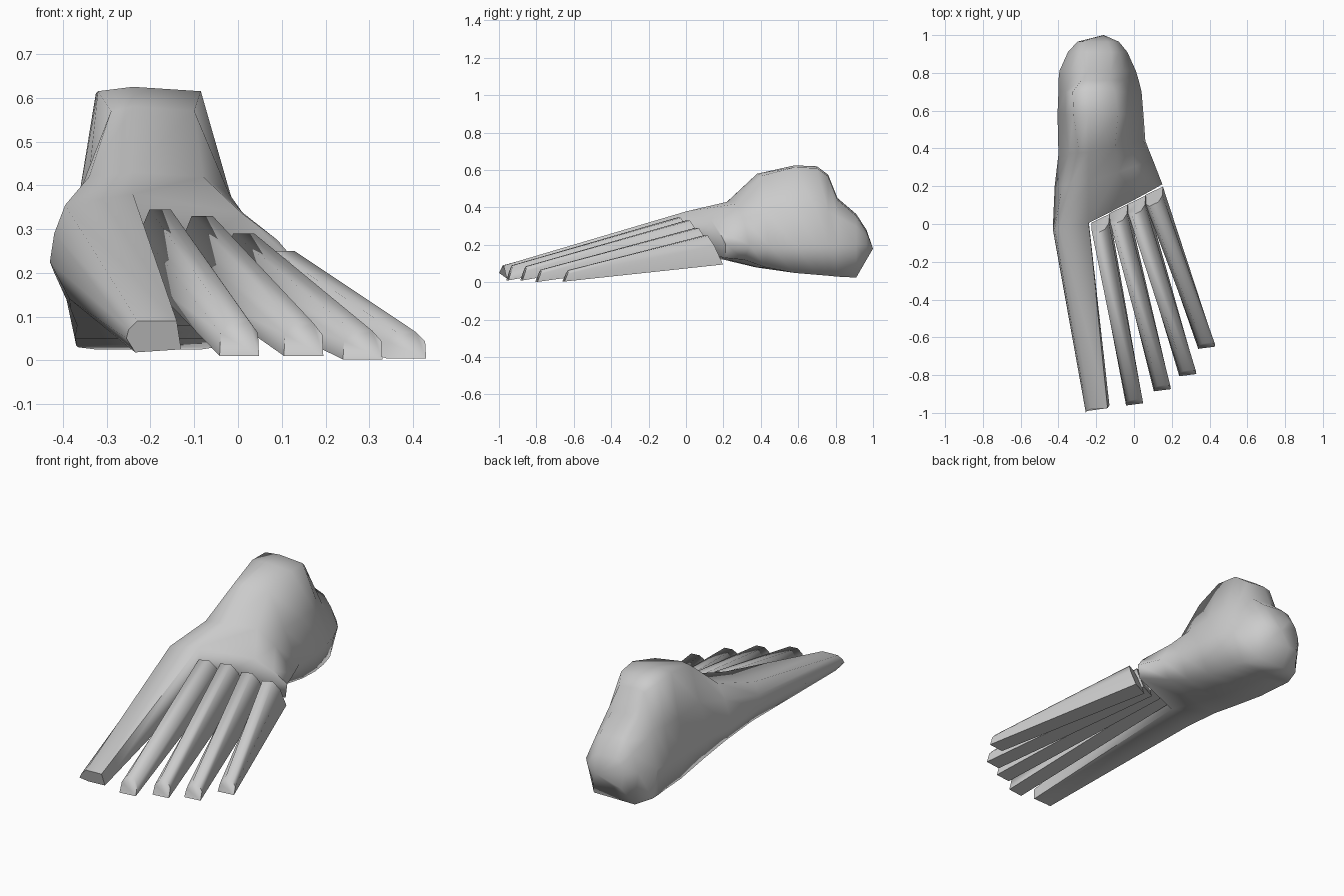
import bpy
import bmesh
from math import radians
from mathutils import Vector

default = bpy.data.objects.get("Cube")
if default:
    bpy.data.objects.remove(default, do_unlink=True)

bone = bpy.data.materials.new("bone grey")
bone.use_nodes = True
grey = (0.6, 0.6, 0.6, 1)
bone.diffuse_color = grey
bone.node_tree.nodes["Principled BSDF"].inputs["Base Color"].default_value = grey

MIDDLE = -0.24  # line between the big toe and the rest of the forefoot
WAIST = 0.2     # height of the widest line of the foot


def finish(bm, name):
    """Turn a bmesh into a smooth shaded object."""
    bmesh.ops.recalc_face_normals(bm, faces=bm.faces[:])
    mesh = bpy.data.meshes.new(name)
    bm.to_mesh(mesh)
    bm.free()
    mesh.materials.append(bone)
    obj = bpy.data.objects.new(name, mesh)
    bpy.context.collection.objects.link(obj)
    bpy.ops.object.select_all(action="DESELECT")
    obj.select_set(True)
    bpy.context.view_layer.objects.active = obj
    bpy.ops.object.shade_smooth_by_angle(angle=radians(80))


def bridge(bm, first, second):
    """Join two closed rings with quads."""
    count = len(first)
    for i in range(count):
        j = (i + 1) % count
        bm.faces.new((first[i], first[j], second[j], second[i]))


def ring(bm, y, left, right, top, bottom, slant, lean=0):
    """Closed outline: each side runs from top to bottom, the outer side slants back."""
    outline = [(MIDDLE, top)] + right + [(MIDDLE, bottom)] + left[::-1]
    verts = []
    for x, z in outline:
        across = x - MIDDLE
        shift = across * slant + lean * (top - z) if across >= 0 else across * slant / 3
        verts.append(bm.verts.new((x, y + shift, z)))
    return verts


def side(top_x, wide_x, inset, top, bottom):
    """One side of a section: top corner, shoulder, widest point and sole corner."""
    shoulder = min(0.38, WAIST + 0.6 * (top - WAIST))
    return [(top_x, top - 0.01), (top_x + 0.5 * (wide_x - top_x), shoulder),
            (wide_x, WAIST), (wide_x + inset, bottom)]


def section(bm, y, slant, top, bottom, top_x, wide_x):
    """Section through the foot from its top and widest extents."""
    width = wide_x[1] - wide_x[0]
    left = side(top_x[0], wide_x[0], 0.07 * width, top, bottom)
    right = side(top_x[1], wide_x[1], -0.15 * width, top, bottom)
    return ring(bm, y, left, right, top, bottom, slant)


# Forefoot edge, where the toes begin
bm = bmesh.new()
inner_edge = [(-.395, .355), (-.42, .29), (-.43, .225), (-.385, .14)]
outer_edge = [(.01, .335), (.09, .275), (.15, .205), (.14, .13)]
rings = [ring(bm, .005, inner_edge, outer_edge, top=.38, bottom=.17, slant=.5, lean=.06)]

# Instep, ankle and heel
instep = section(bm, .22, .35, top=.43, bottom=.12, top_x=(-.34, -.08), wide_x=(-.42, .1))
shin = section(bm, .38, .2, top=.58, bottom=.08, top_x=(-.29, -.1), wide_x=(-.4, .06))
ankle = section(bm, .58, 0, top=.625, bottom=.05, top_x=(-.32, -.085), wide_x=(-.405, .05))
ankle_back = section(bm, .7, 0, top=.62, bottom=.04, top_x=(-.325, -.1), wide_x=(-.4, .04))
ankle_drop = section(bm, .76, 0, top=.575, bottom=.035, top_x=(-.28, -.13), wide_x=(-.4, .025))
heel_notch = section(bm, .81, 0, top=.45, bottom=.03, top_x=(-.28, -.12), wide_x=(-.395, .01))
heel_top = section(bm, .91, 0, top=.365, bottom=.025, top_x=(-.28, -.12), wide_x=(-.35, -.035))
heel_end = section(bm, .965, 0, top=.28, bottom=.12, top_x=(-.27, -.14), wide_x=(-.3, -.08))
rings += [instep, shin, ankle, ankle_back, ankle_drop, heel_notch, heel_top, heel_end]
for front, back in zip(rings, rings[1:]):
    bridge(bm, front, back)

# Rounded heel cap
heel = bm.verts.new((-.16, 1, .18))
for a, b in zip(heel_end, heel_end[1:] + heel_end[:1]):
    bm.faces.new((a, b, heel))

# Forefoot front face, then the big toe drawn out of the inner part
bm.faces.new(rings[0][:6])
root = rings[0][5:] + rings[0][:1]
tip = [bm.verts.new(p) for p in [
    (-.13, -.96, .025), (-.235, -.955, .018), (-.255, -1, .05),
    (-.25, -.99, .07), (-.23, -.98, .09), (-.14, -.975, .09)]]
bridge(bm, root, tip)
bm.faces.new(tip)
finish(bm, "foot_body_with_big_toe")

# Half of the toe profile: flat underside, upright side and narrow bevelled top
HALF = [(1, 0), (.95, .65), (.5, 1)]
PROFILE = [(-u, v) for u, v in HALF] + HALF[::-1]


def toe(name, start, end, start_height, end_height):
    """Tapered toe from its root to its tip, given the lower centre points."""
    bm = bmesh.new()
    loops = []
    for centre, half, height, slope, lean in (
            (start, .048, start_height, .48, -.07), (end, .045, end_height, .13, .025)):
        loops.append([bm.verts.new(Vector(centre) + Vector((
            u * half, u * half * slope + v * lean, v * height))) for u, v in PROFILE])
    bridge(bm, *loops)
    for loop in loops:
        bm.faces.new(loop)
    finish(bm, name)


toe("second_toe", (-.178, .03, .2), (.003, -.955, .01), .145, .08)
toe("third_toe", (-.082, .08, .175), (.15, -.88, .01), .155, .075)
toe("fourth_toe", (.013, .127, .135), (.285, -.8, .002), .155, .065)
toe("little_toe", (.105, .175, .095), (.385, -.655, .004), .155, .06)
